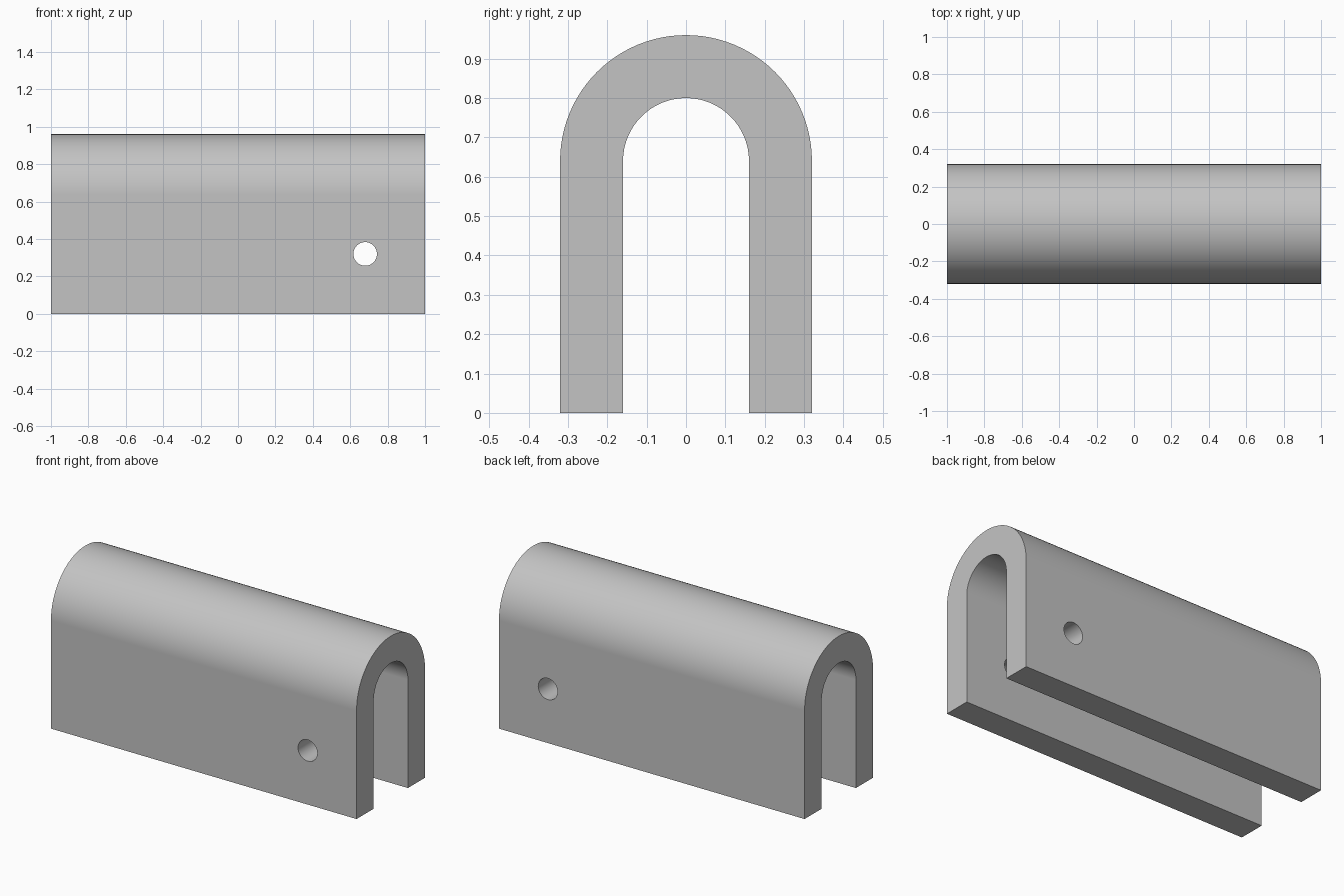
import bpy, bmesh
from math import cos, sin, pi, radians

cube = bpy.data.objects.get("Cube")
if cube:
    bpy.data.objects.remove(cube, do_unlink=True)

HALF_LENGTH = 1.0
OUTER, INNER = 0.32, 0.16
SPRING = 0.64          # height where the straight legs meet the arch
STEPS = 48

# Plain grey material
grey = bpy.data.materials.new("plain grey")
grey.use_nodes = True
colour = (0.55, 0.55, 0.55, 1)
grey.diffuse_color = colour
grey.node_tree.nodes["Principled BSDF"].inputs["Base Color"].default_value = colour


def arch(radius):
    """Leg foot, half circle, leg foot, as (y, z) points."""
    arc = [(radius * cos(pi * i / STEPS), SPRING + radius * sin(pi * i / STEPS))
           for i in range(STEPS + 1)]
    return [(radius, 0)] + arc + [(-radius, 0)]


# U-shaped channel: one profile extruded along its length
profile = arch(OUTER) + arch(INNER)[::-1]
bm = bmesh.new()
end = bm.faces.new([bm.verts.new((-HALF_LENGTH, y, z)) for y, z in profile])
swept = bmesh.ops.extrude_face_region(bm, geom=[end], use_keep_orig=True)
moved = [v for v in swept["geom"] if isinstance(v, bmesh.types.BMVert)]
bmesh.ops.translate(bm, verts=moved, vec=(2 * HALF_LENGTH, 0, 0))
bmesh.ops.recalc_face_normals(bm, faces=bm.faces)
mesh = bpy.data.meshes.new("u_channel")
bm.to_mesh(mesh)
bm.free()
channel = bpy.data.objects.new("u_channel", mesh)
bpy.context.collection.objects.link(channel)
mesh.materials.append(grey)

# Pin hole drilled through both legs
bpy.ops.mesh.primitive_cylinder_add(vertices=48, radius=0.063, depth=1,
                                    location=(0.68, 0, 0.32),
                                    rotation=(radians(90), 0, 0))
cutter = bpy.context.object
cutter.name = "pin_hole_cutter"
cutter.hide_render = True
cutter.data.materials.append(grey)

bpy.ops.object.select_all(action="DESELECT")
channel.select_set(True)
bpy.context.view_layer.objects.active = channel
drill = channel.modifiers.new("pin_hole", "BOOLEAN")
drill.operation = "DIFFERENCE"
drill.solver = "EXACT"
drill.object = cutter
bpy.ops.object.modifier_apply(modifier=drill.name)
bpy.data.objects.remove(cutter, do_unlink=True)

# Smooth arch with crisp edges and flat legs
bpy.ops.object.shade_smooth_by_angle(angle=radians(30))
weighted = channel.modifiers.new("flat_legs", "WEIGHTED_NORMAL")
weighted.keep_sharp = True
